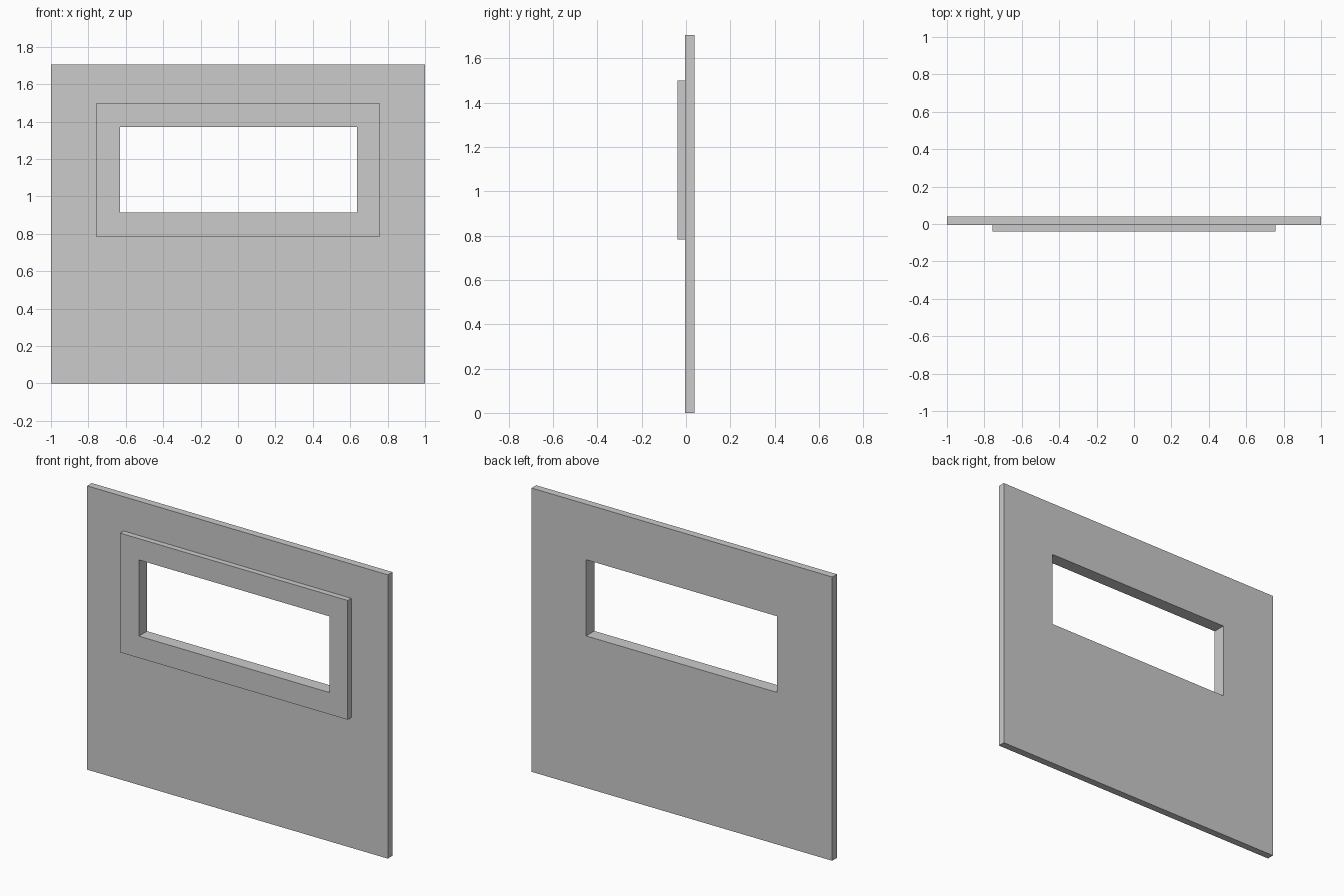
import bpy, bmesh

if "Cube" in bpy.data.objects:
    bpy.data.objects.remove(bpy.data.objects["Cube"])

# Shared window opening: x0, x1, z0, z1
OPENING = (-0.632, 0.637, 0.914, 1.372)


def corners(rect, y):
    x0, x1, z0, z1 = rect
    return [(x0, y, z0), (x1, y, z0), (x1, y, z1), (x0, y, z1)]


def pierced_panel(name, outer, inner, y_front, y_back):
    """Rectangular slab with a rectangular through opening."""
    bm = bmesh.new()
    of, inf, ob, inb = [[bm.verts.new(c) for c in corners(r, y)]
                        for y in (y_front, y_back) for r in (outer, inner)]
    for i in range(4):
        j = (i + 1) % 4
        bm.faces.new((of[i], of[j], inf[j], inf[i]))   # front
        bm.faces.new((ob[j], ob[i], inb[i], inb[j]))   # back
        bm.faces.new((of[j], of[i], ob[i], ob[j]))     # outer edge
        bm.faces.new((inf[i], inf[j], inb[j], inb[i])) # opening reveal
    bmesh.ops.recalc_face_normals(bm, faces=bm.faces)
    mesh = bpy.data.meshes.new(name)
    bm.to_mesh(mesh)
    bm.free()
    obj = bpy.data.objects.new(name, mesh)
    bpy.context.collection.objects.link(obj)
    return obj


# Wall panel and the raised window surround on its front
pierced_panel("wall_panel", (-1, 1, 0, 1.706), OPENING, -0.005, 0.039)
pierced_panel("window_surround", (-0.757, 0.757, 0.783, 1.5), OPENING, -0.039, -0.005)
